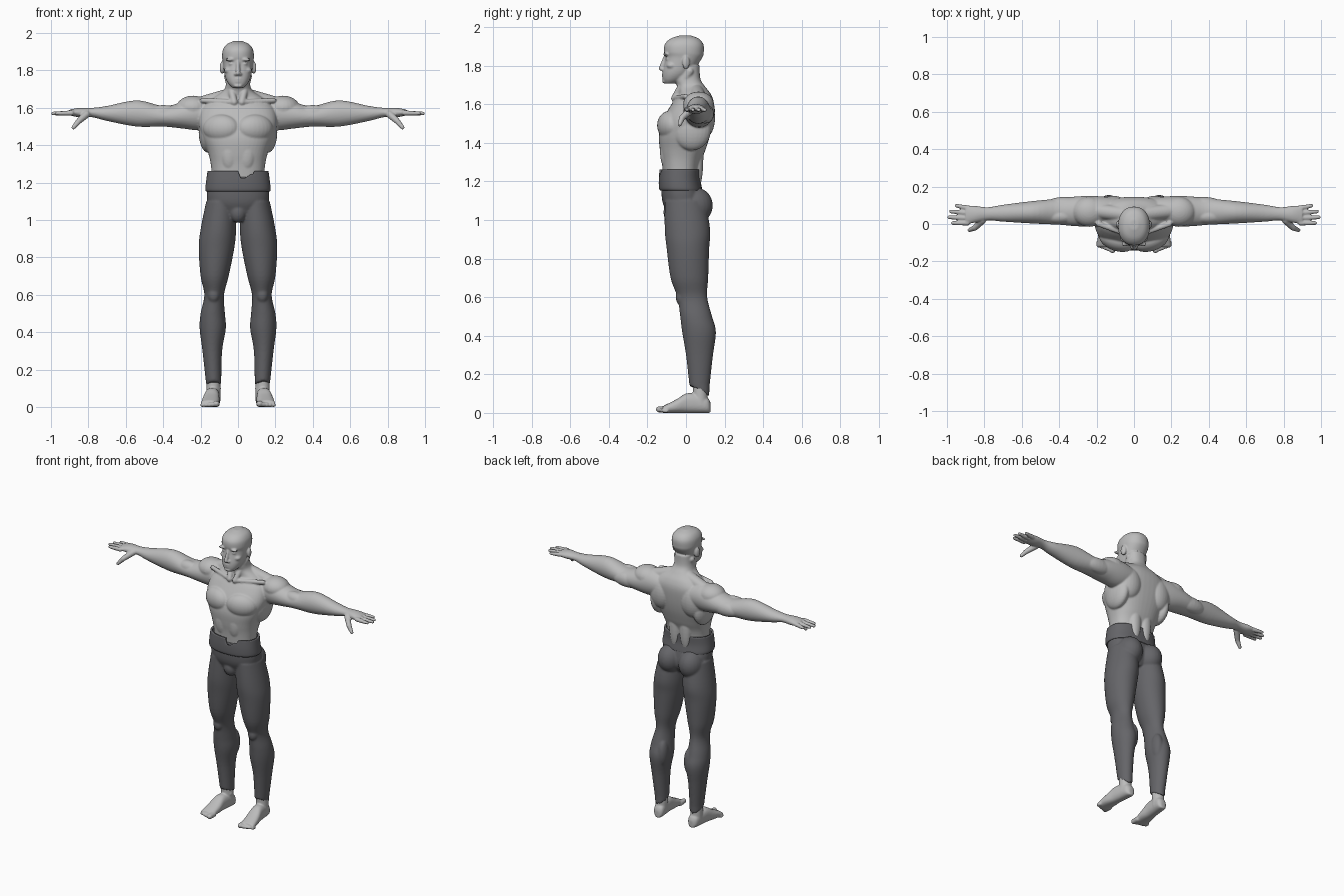
import bpy, bmesh, math
from mathutils import Vector, Matrix

if "Cube" in bpy.data.objects:
    bpy.data.objects.remove(bpy.data.objects["Cube"])


def material(name, red, green, blue):
    mat = bpy.data.materials.new(name)
    mat.use_nodes = True
    colour = (red, green, blue, 1)
    mat.diffuse_color = colour
    mat.node_tree.nodes["Principled BSDF"].inputs["Base Color"].default_value = colour
    return mat


skin = material("pale grey skin", .5, .5, .5)
cloth = material("dark grey cloth", .13, .13, .14)


def smooth_rows(rows, steps=5):
    """Smooth curve through the key sections."""
    rows = [Vector(row) for row in rows]
    result = []
    for i, (start, end) in enumerate(zip(rows, rows[1:])):
        leave = (end - rows[max(i - 1, 0)]) / 2
        arrive = (rows[min(i + 2, len(rows) - 1)] - start) / 2
        for k in range(steps):
            t = k / steps
            blend = t * t * (3 - 2 * t)
            result.append(start.lerp(end, blend) + leave * t * (1 - t) ** 2
                          - arrive * t * t * (1 - t))
    return result + [rows[-1]]


def loft(bm, axis, rows, power=2, count=48, cap=True):
    """Skin rounded sections: position, low and high on each cross axis."""
    rings = []
    for pos, low_u, high_u, low_v, high_v in smooth_rows(rows):
        ring = []
        for k in range(count):
            angle = math.tau * k / count
            c, s = math.cos(angle), math.sin(angle)
            c = math.copysign(abs(c) ** (2 / power), c)
            s = math.copysign(abs(s) ** (2 / power), s)
            u = (low_u + high_u + (high_u - low_u) * c) / 2
            v = (low_v + high_v + (high_v - low_v) * s) / 2
            place = {"x": (pos, u, v), "y": (u, pos, v), "z": (u, v, pos)}
            ring.append(bm.verts.new(place[axis]))
        rings.append(ring)
    for lower, upper in zip(rings, rings[1:]):
        for k in range(count):
            bm.faces.new((lower[k - 1], lower[k], upper[k], upper[k - 1]))
    if cap:
        bm.faces.new(rings[0])
        bm.faces.new(rings[-1])
    return rings


def centred(rows):
    """Sections given as height, half width, front and back."""
    return [(z, -half, half, front, back) for z, half, front, back in rows]


def blob(bm, centre, radii, turn=0):
    """Ellipsoid muscle or feature, turned about the vertical."""
    matrix = (Matrix.Translation(centre) @ Matrix.Rotation(math.radians(turn), 4, "Z")
              @ Matrix.Diagonal((*radii, 1)))
    bmesh.ops.create_uvsphere(bm, u_segments=24, v_segments=16, radius=1, matrix=matrix)


def limb(bm, start, end, thick, thin):
    """Round-ended tapered rod."""
    start, end = Vector(start), Vector(end)
    along = end - start
    matrix = Matrix.Translation((start + end) / 2) @ along.to_track_quat("Z", "Y").to_matrix().to_4x4()
    bmesh.ops.create_cone(bm, cap_ends=True, segments=20, radius1=thick, radius2=thin,
                          depth=along.length, matrix=matrix)
    for point, radius in ((start, thick), (end, thin)):
        blob(bm, point, (radius, radius, radius))


def mirror(bm):
    """Copy everything so far to the other side."""
    copy = bmesh.ops.duplicate(bm, geom=bm.verts[:] + bm.edges[:] + bm.faces[:])
    for item in copy["geom"]:
        if isinstance(item, bmesh.types.BMVert):
            item.co.x *= -1


def finish(bm, name, mat, voxel=None):
    bmesh.ops.recalc_face_normals(bm, faces=bm.faces)
    for face in bm.faces:
        face.smooth = True
    mesh = bpy.data.meshes.new(name)
    bm.to_mesh(mesh)
    bm.free()
    mesh.materials.append(mat)
    obj = bpy.data.objects.new(name, mesh)
    bpy.context.collection.objects.link(obj)
    if voxel:
        blend = obj.modifiers.new("blend", "REMESH")
        blend.mode = "VOXEL"
        blend.voxel_size = voxel
        blend.use_smooth_shade = True
        soften = obj.modifiers.new("soften", "SMOOTH")
        soften.iterations = 5
    return obj


# Arms, with the depth centre drifting forward towards the hand
body = bmesh.new()
arm = []
for x, low, high, depth in ((.1, 1.5, 1.64, .07), (.2, 1.48, 1.66, .08), (.3, 1.49, 1.63, .08),
                            (.4, 1.5, 1.61, .07), (.54, 1.5, 1.64, .06), (.7, 1.53, 1.61, .045),
                            (.78, 1.55, 1.6, .035), (.85, 1.55, 1.6, .045), (.9, 1.56, 1.59, .05)):
    middle = .07 - x * x / 40
    arm.append((x, middle - depth, middle + depth, low, high))
loft(body, "x", arm)
blob(body, (.24, .065, 1.6), (.09, .08, .065))      # shoulder cap
blob(body, (.4, .04, 1.57), (.09, .04, .045))       # front upper arm
blob(body, (.37, .1, 1.55), (.11, .045, .05))       # back upper arm

# Fingers fan out from the knuckles, then the thumb
for i, tip in enumerate((.97, .99, .98, .95)):
    limb(body, (.89, .005 + .027 * i, 1.573), (tip, .005 + .031 * i, 1.57), .014, .01)
thumb_joint = (.85, -.02, 1.53)
limb(body, (.81, .02, 1.565), thumb_joint, .02, .016)
limb(body, thumb_joint, (.88, -.033, 1.495), .016, .011)

# Paired torso muscles
blob(body, (.09, -.085, 1.49), (.1, .06, .075), 18)       # chest
blob(body, (.12, .09, 1.53), (.085, .06, .11), -10)       # shoulder blade
blob(body, (.16, .03, 1.47), (.05, .1, .11))              # side of back
blob(body, (.04, .06, 1.32), (.04, .03, .16))             # lower back
blob(body, (.045, -.1, 1.36), (.05, .035, .1))            # abdomen
limb(body, (.03, .05, 1.67), (.2, .07, 1.62), .04, .04)   # neck to shoulder
limb(body, (.02, -.06, 1.63), (.055, .02, 1.77), .018, .02)   # neck cord
limb(body, (.02, -.06, 1.63), (.19, 0, 1.64), .014, .014)     # collar bone

# Paired face features
blob(body, (.036, -.1, 1.858), (.034, .016, .009), -22)   # brow
blob(body, (.034, -.094, 1.835), (.016, .012, .01))       # eye
blob(body, (.048, -.075, 1.8), (.026, .026, .018), -35)   # cheek
blob(body, (.013, -.12, 1.78), (.009, .012, .008))        # nostril
blob(body, (.085, 0, 1.815), (.012, .02, .034), 15)       # ear
mirror(body)

# Torso and neck
loft(body, "z", centred([
    (1.12, .13, -.11, .05), (1.28, .143, -.123, .071), (1.36, .16, -.135, .1),
    (1.44, .19, -.14, .125), (1.52, .21, -.12, .14), (1.6, .195, -.075, .145),
    (1.65, .14, -.04, .13), (1.69, .08, -.045, .1), (1.73, .064, -.06, .075),
    (1.8, .062, -.06, .07)]), power=2.4)

# Skull, nose, lips and chin
loft(body, "z", centred([
    (1.706, .028, -.11, -.06), (1.73, .052, -.12, -.01), (1.77, .07, -.12, .035),
    (1.84, .08, -.108, .084), (1.87, .085, -.114, .092), (1.91, .081, -.11, .09),
    (1.94, .06, -.08, .066), (1.957, .022, -.03, .022)]), power=2.2)
limb(body, (0, -.108, 1.845), (0, -.13, 1.785), .009, .012)
for height, wide in ((1.755, .026), (1.741, .022), (1.717, .024)):
    blob(body, (0, -.11, height), (wide, .015, .008))
finish(body, "body", skin, .005)

# Feet: ankle, sole and five toes
feet = bmesh.new()
limb(feet, (.132, .075, .04), (.132, .07, .25), .038, .038)
blob(feet, (.13, .068, .1), (.04, .022, .024))
foot = []
for y, half, top in ((.128, .015, .05), (.11, .034, .08), (.05, .038, .1),
                     (0, .04, .1), (-.05, .046, .07), (-.12, .047, .035)):
    middle = .14 - y / 10
    foot.append((y, middle - half, middle + half, 0, top))
loft(feet, "y", foot, power=2.4)
for i, size in enumerate((.018, .014, .013, .012, .011)):
    x = .115 + .019 * i
    limb(feet, (x, -.1, size), (x, -.14 + .006 * i, size), size, size * .9)
mirror(feet)
finish(feet, "feet", skin, .005)

# Trouser legs with ragged hems, cut lower at the heel
trousers = bmesh.new()
leg = loft(trousers, "z", [
    (.12, .09, .17, .02, .12), (.3, .085, .19, 0, .14), (.42, .065, .205, -.02, .155),
    (.5, .07, .2, -.03, .135), (.6, .075, .18, -.045, .11), (.7, .05, .2, -.08, .115),
    (.85, .02, .21, -.1, .12), (.95, .01, .2, -.11, .125), (1.1, .01, .17, -.11, .1)])
for k, vert in enumerate(leg[0]):
    vert.co.z += (.07 - vert.co.y) * .6 + math.sin(k * 2) / 90
blob(trousers, (.078, .045, 1.075), (.08, .094, .095))    # seat
blob(trousers, (.13, -.02, .6), (.033, .034, .045))       # knee
blob(trousers, (.1, .1, .44), (.034, .045, .09))          # calf
mirror(trousers)
loft(trousers, "z", centred([(1, .05, -.085, .06), (1.05, .13, -.105, .09),
                             (1.11, .166, -.125, .09), (1.23, .155, -.128, .06)]), power=2.3)
blob(trousers, (0, -.075, 1.04), (.045, .042, .055))
finish(trousers, "trousers", cloth, .006)

# Waistband with a torn notch at the front
band = bmesh.new()
rings = loft(band, "z", centred([(1.152, .17, -.133, .085), (1.165, .175, -.14, .083),
                                 (1.21, .17, -.141, .075), (1.262, .163, -.137, .075)]),
             power=2.3, count=96, cap=False)
for ring in rings[-6:]:
    for vert in ring:
        if vert.co.y < 0 and .01 < vert.co.x < .085:
            vert.co.z = min(vert.co.z, 1.235 - math.sin(vert.co.x * 60) / 80)
thickness = finish(band, "waistband", cloth).modifiers.new("thickness", "SOLIDIFY")
thickness.thickness = .012
